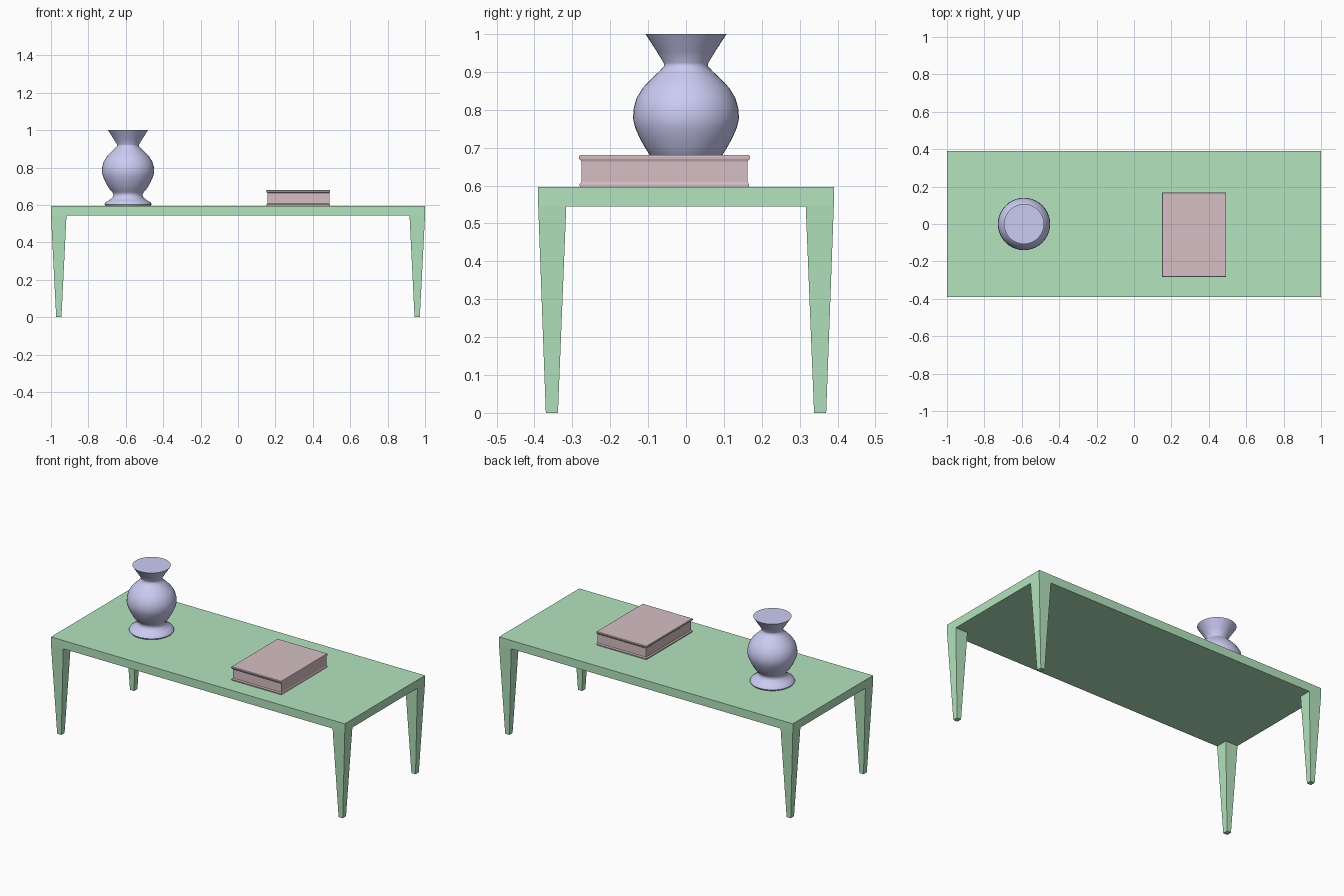
import bpy, bmesh, math

if "Cube" in bpy.data.objects:
    bpy.data.objects.remove(bpy.data.objects["Cube"])


def material(name, color):
    m = bpy.data.materials.new(name)
    m.diffuse_color = (*color, 1)
    m.use_nodes = True
    m.node_tree.nodes["Principled BSDF"].inputs["Base Color"].default_value = m.diffuse_color
    return m


def loft(name, rings, mat, cap_start=True, cap_end=True):
    """Join equal-length rings of points, listed bottom to top, into one skin."""
    bm = bmesh.new()
    loops = [[bm.verts.new(p) for p in ring] for ring in rings]
    n = len(loops[0])
    for a, b in zip(loops, loops[1:]):
        for i in range(n):
            j = (i + 1) % n
            bm.faces.new((a[i], a[j], b[j], b[i]))
    if cap_start:
        bm.faces.new(loops[0][::-1])
    if cap_end:
        bm.faces.new(loops[-1])
    bmesh.ops.recalc_face_normals(bm, faces=bm.faces)
    me = bpy.data.meshes.new(name)
    bm.to_mesh(me)
    bm.free()
    me.materials.append(mat)
    ob = bpy.data.objects.new(name, me)
    bpy.context.collection.objects.link(ob)
    return ob


def rect(x0, x1, y0, y1, z):
    return [(x0, y0, z), (x1, y0, z), (x1, y1, z), (x0, y1, z)]


green = material("table_green", (0.45, 0.77, 0.51))
violet = material("vase_violet", (0.60, 0.60, 0.90))
rose = material("book_rose", (0.66, 0.52, 0.55))

# Table top
TOP, UNDER = 0.596, 0.545
loft("table_top", [rect(-1, 1, -0.39, 0.39, z) for z in (UNDER, TOP)], green)

# Tapered legs, one per corner, open where they meet the underside
for sx, side in ((-1, "left"), (1, "right")):
    for sy, end in ((-1, "front"), (1, "back")):
        foot = rect(sx * 0.972, sx * 0.944, sy * 0.37, sy * 0.338, 0)
        head = rect(sx * 1.0, sx * 0.917, sy * 0.39, sy * 0.316, UNDER)
        loft(f"{end}_{side}_leg", [foot, head], green, cap_end=False)

# Book: two covers slightly overhanging the page block
X0, X1, Y0, Y1 = 0.15, 0.492, -0.283, 0.169
layers = [(TOP, 0.003), (0.603, 0.002), (0.609, 0.007),
          (0.664, 0.007), (0.670, 0.001), (0.677, 0.0), (0.680, 0.003)]
loft("book", [rect(X0 + 1.2 * d, X1 - 0.4 * d, Y0 + d, Y1 - d, z) for z, d in layers], rose)

# Vase: turned profile (radius, height) with a closed mouth
profile = [(0.121, TOP), (0.126, 0.604), (0.122, 0.613), (0.102, 0.625), (0.083, 0.640),
           (0.077, 0.655), (0.084, 0.668), (0.097, 0.682), (0.110, 0.703),
           (0.122, 0.725), (0.134, 0.752), (0.140, 0.777), (0.138, 0.803),
           (0.131, 0.830), (0.114, 0.858), (0.091, 0.882), (0.070, 0.902),
           (0.058, 0.915), (0.059, 0.924), (0.078, 0.955), (0.107, 1.0)]
SIDES = 40
rings = [[(-0.588 + r * math.cos(2 * math.pi * i / SIDES),
           r * math.sin(2 * math.pi * i / SIDES), z) for i in range(SIDES)]
         for r, z in profile]
vase = loft("vase", rings, violet)
bpy.ops.object.select_all(action='DESELECT')
vase.select_set(True)
bpy.context.view_layer.objects.active = vase
bpy.ops.object.shade_smooth_by_angle(angle=math.radians(50))
